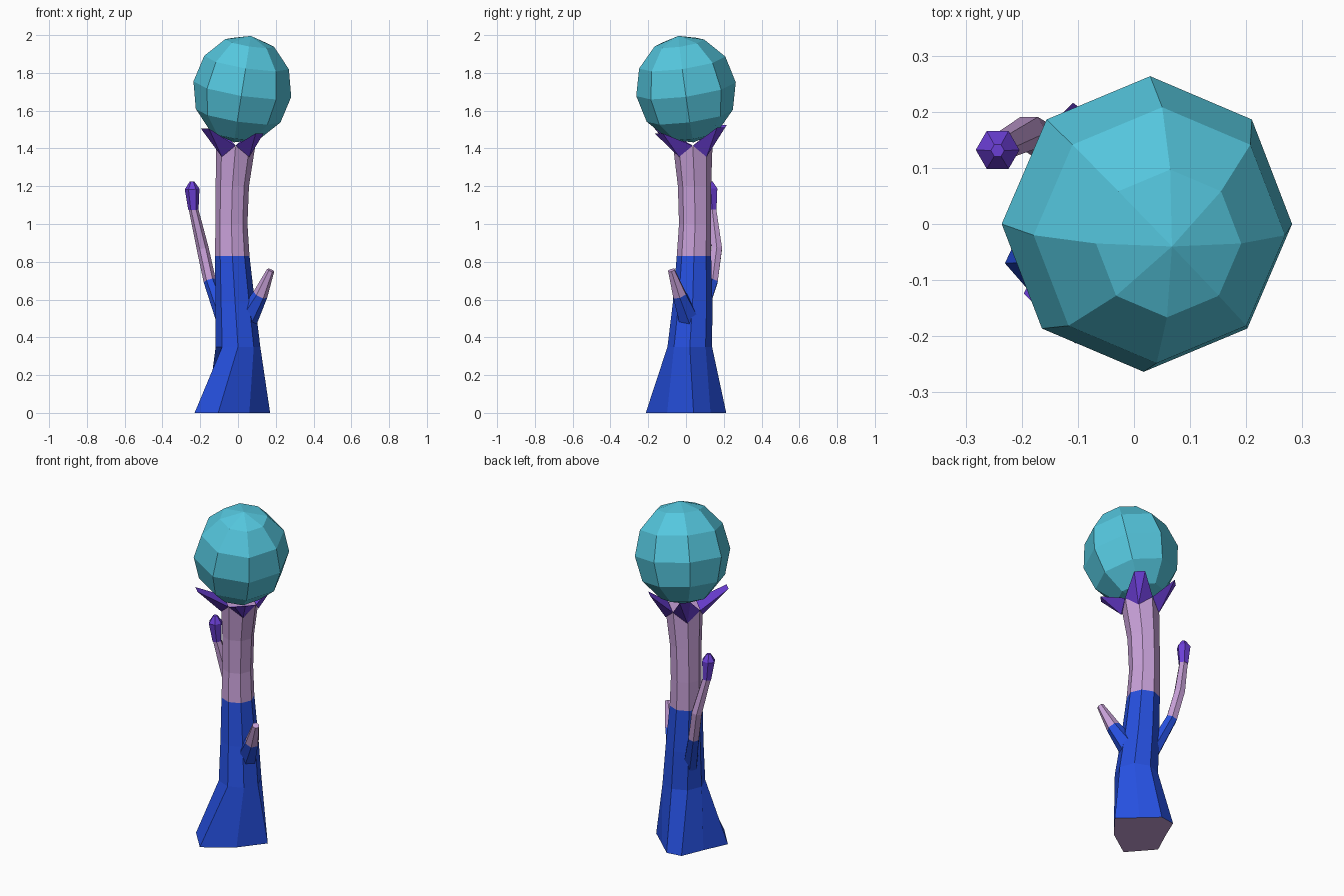
import bpy, bmesh, math
from mathutils import Vector, Matrix

if "Cube" in bpy.data.objects:
    bpy.data.objects.remove(bpy.data.objects["Cube"])


def mat(name, rgb):
    m = bpy.data.materials.new(name)
    m.diffuse_color = (*rgb, 1)
    m.use_nodes = True
    m.node_tree.nodes["Principled BSDF"].inputs["Base Color"].default_value = m.diffuse_color
    return m


BLUE = mat("deep blue", (0.019, 0.08, 0.74))
PINK = mat("pale mauve", (0.57, 0.35, 0.68))
PURPLE = mat("violet", (0.15, 0.05, 0.68))
TEAL = mat("teal", (0.09, 0.57, 0.73))


def finish(name, bm, mats):
    bmesh.ops.recalc_face_normals(bm, faces=bm.faces)
    me = bpy.data.meshes.new(name)
    bm.to_mesh(me)
    bm.free()
    for m in mats:
        me.materials.append(m)
    ob = bpy.data.objects.new(name, me)
    bpy.context.collection.objects.link(ob)
    return ob


def loft(name, rings, bands, mats, bottom=0, top=0):
    """Skin rings of points; bands gives the material of each band."""
    bm = bmesh.new()
    vs = [[bm.verts.new(p) for p in r] for r in rings]
    n = len(vs[0])
    for a, b, mi in zip(vs, vs[1:], bands):
        for i in range(n):
            j = (i + 1) % n
            bm.faces.new((a[i], a[j], b[j], b[i])).material_index = mi
    bm.faces.new(vs[0][::-1]).material_index = bottom
    bm.faces.new(vs[-1]).material_index = top
    return finish(name, bm, mats)


def ring(c, r, n, axis=(0, 0, 1)):
    q = Vector((0, 0, 1)).rotation_difference(Vector(axis))
    return [Vector(c) + q @ Vector((r * math.cos(2 * math.pi * i / n),
                                    r * math.sin(2 * math.pi * i / n), 0)) for i in range(n)]


def branch(name, path, bands, mats, top, n=6):
    pts = [Vector(p[:3]) for p in path]
    rings = []
    for i, p in enumerate(path):
        d = pts[min(i + 1, len(pts) - 1)] - pts[max(i - 1, 0)]
        rings.append(ring(pts[i], p[3], n, d.normalized()))
    return loft(name, rings, bands, mats, 0, top)


# Trunk: irregular rooted foot, blue below and mauve above
foot = [(.17, .04), (.07, .13), (-.02, .213), (-.11, .2),
        (-.165, .07), (-.23, -.07), (-.105, -.213), (.06, -.1)]
levels = [(0, .02, .35, .118), (-.015, .035, .58, .105), (-.03, .042, .83, .091),
          (-.035, .048, 1.0, .085), (-.03, .045, 1.2, .088), (-.013, .036, 1.41, .104)]
rings = [[Vector((x, y, 0)) for x, y in foot]] + [ring(l[:3], l[3], 8) for l in levels]
loft("trunk", rings, [0, 0, 0, 1, 1, 1], [BLUE, PINK], bottom=1, top=1)

# Tall back-left branch with a violet bud
branch("left_branch", [(-.07, .06, .48, .042), (-.15, .14, .7, .033),
                       (-.187, .163, .87, .032), (-.236, .138, 1.08, .025)],
       [0, 1, 1], [BLUE, PINK], 1)
branch("left_bud", [(-.236, .138, 1.075, .027), (-.243, .132, 1.185, .039),
                    (-.243, .131, 1.225, .012)], [0, 0], [PURPLE], 0)

# Short right branch
branch("right_branch", [(.03, .025, .47, .065), (.118, -.035, .625, .04),
                        (.173, -.078, .755, .02)], [0, 1], [BLUE, PINK], 1)

# Four cup petals holding the orb
c = Vector((-.013, .036, 0))
tips = {45: (.115, .185, 1.51), 135: (-.13, .195, 1.525),
        225: (-.175, -.145, 1.505), 315: (.115, -.145, 1.48)}
for k, (deg, tip) in enumerate(tips.items()):
    def at(d, r, z):
        a = math.radians(d)
        return c + Vector((r * math.cos(a), r * math.sin(a), z))
    a = math.radians(deg)
    side = Vector((-math.sin(a), math.cos(a), 0)) * .03
    t = Vector(tip)
    bm = bmesh.new()
    for p in (at(deg, .103, 1.355), at(deg - 45, .107, 1.415), at(deg + 45, .107, 1.415),
              at(deg, .11, 1.41), t - side, t + side):
        bm.verts.new(p)
    bmesh.ops.convex_hull(bm, input=bm.verts)
    finish("petal_%d" % (k + 1), bm, [PURPLE])

# Faceted orb, leaning slightly right and forward
bm = bmesh.new()
m = (Matrix.Translation((.023, 0, 1.714)) @ Matrix.Rotation(math.radians(9), 4, 'Y')
     @ Matrix.Rotation(math.radians(8), 4, 'X') @ Matrix.Diagonal((.262, .266, .288, 1)))
bmesh.ops.create_uvsphere(bm, u_segments=8, v_segments=6, radius=1, matrix=m)
finish("orb", bm, [TEAL])
